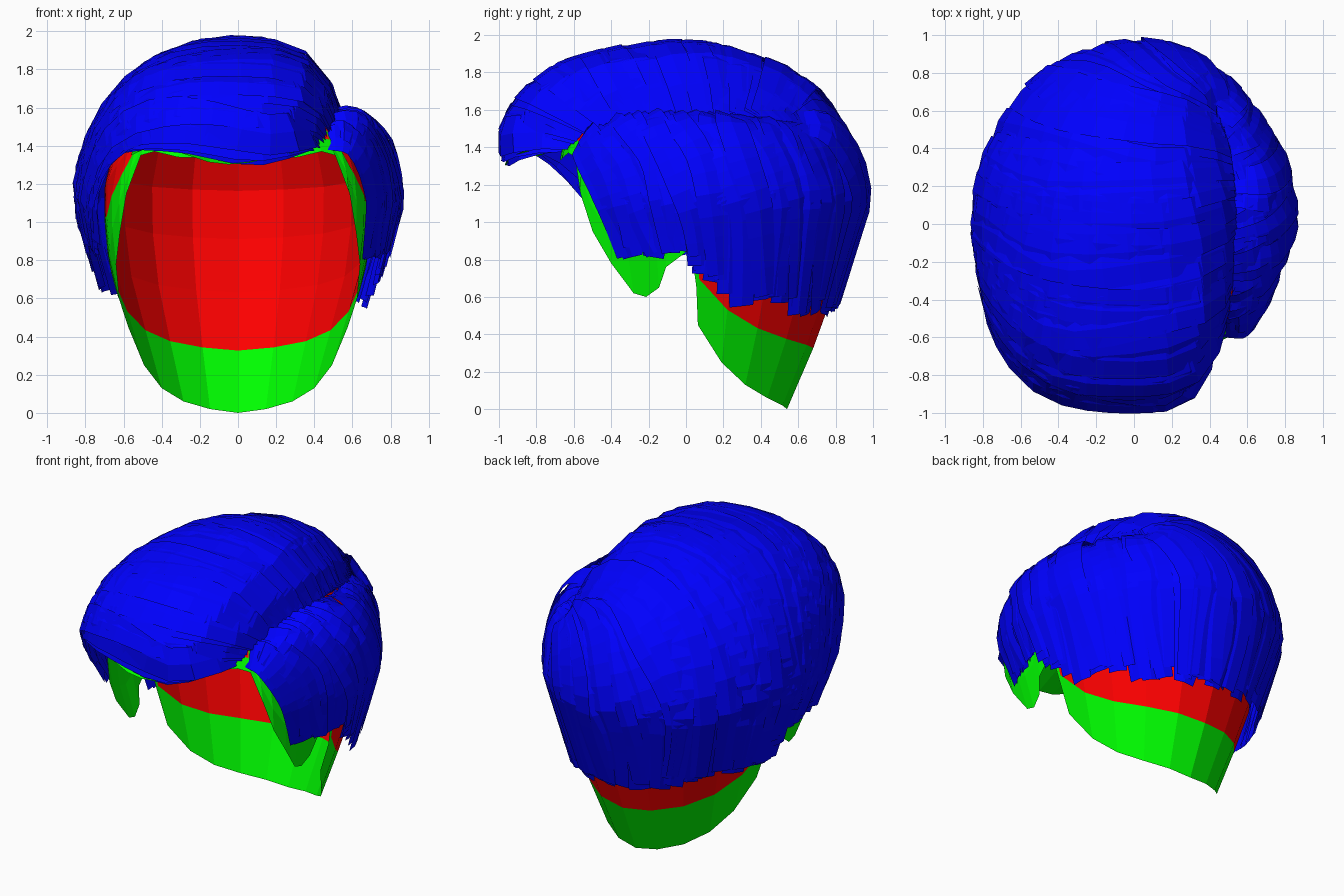
import bpy, bmesh, math, random
from mathutils import Vector

if "Cube" in bpy.data.objects:
    bpy.data.objects.remove(bpy.data.objects["Cube"])

random.seed(4)


def mat(name, c):
    m = bpy.data.materials.new(name)
    m.diffuse_color = (*c, 1)
    m.use_nodes = True
    m.node_tree.nodes["Principled BSDF"].inputs["Base Color"].default_value = m.diffuse_color
    return m


BLUE = mat("hair_blue", (0, 0, 1))
RED = mat("scalp_red", (1, 0, 0))
GREEN = mat("edge_green", (0, 1, 0))


def finish(bm, name, mats):
    me = bpy.data.meshes.new(name)
    bm.to_mesh(me)
    bm.free()
    for m in mats:
        me.materials.append(m)
    ob = bpy.data.objects.new(name, me)
    bpy.context.collection.objects.link(ob)
    return ob


def lerp_table(tab, x):
    for a, b in zip(tab, tab[1:]):
        if x <= b[0]:
            t = (x - a[0]) / (b[0] - a[0])
            return [p + (q - p) * t for p, q in zip(a[1:], b[1:])]
    return list(tab[-1][1:])


# Scalp: rings (z, half width, front depth, back depth) and lower edge by angle from the front
RINGS = [(0, .42, .40, .54), (.2, .5, .45, .63), (.4, .56, .5, .71), (.6, .63, .56, .78),
         (.8, .68, .62, .85), (1.0, .70, .66, .89), (1.2, .70, .68, .91), (1.4, .64, .67, .84),
         (1.57, .53, .55, .7), (1.7, .36, .4, .48), (1.8, .02, .02, .02)]
EDGE = [(0, 1.33), (14, 1.34), (28, 1.37), (38, 1.35), (45, 1.15), (53, .95), (64, .78), (75, .62),
        (81, .6), (86, .65), (88, .76), (90, .84), (92, .84), (94, .65), (95, .45), (107, .25),
        (122, .13), (140, .06), (160, .02), (180, 0)]


def scalp_point(deg, z):
    a, bf, bb = lerp_table(RINGS, z)
    s, c = math.sin(math.radians(deg)), math.cos(math.radians(deg))
    e = .52 if c > 0 else 1
    x = a * math.copysign(abs(s) ** e, s)
    return Vector((x, -bf * c ** e if c > 0 else -bb * c, z))


def make_scalp():
    bm = bmesh.new()
    cols = EDGE + [(360 - p, z) for p, z in EDGE[-2:0:-1]]
    rows = 8
    top = bm.verts.new((0, 0, 1.8))
    grid = [[bm.verts.new(scalp_point(p, 1.8 - (1.8 - ze) * (r / rows) ** 1.5))
             for r in range(1, rows + 1)] for p, ze in cols]
    for i, (p, ze) in enumerate(cols):
        a, b = grid[i], grid[(i + 1) % len(cols)]
        side = min(p, 360 - p)
        bm.faces.new((top, a[0], b[0]))
        for r in range(rows - 1):
            f = bm.faces.new((a[r], a[r + 1], b[r + 1], b[r]))
            f.material_index = int(r == rows - 2 or (r == rows - 3 and 38 <= side < 92))
    finish(bm, "scalp", [RED, GREEN])


# Hair envelope that all locks are laid on; it narrows towards the front
C = Vector((0, 0, 1.1))


def env(p, lift=0):
    d = p - C
    ny = max(0, min(1, -d.y / max(d.length, .001) * 1.3))
    q = 2 + .7 * ny
    c = Vector((-.06 * ny, 0, 0))
    d = d - c
    sx = abs(d.x / (.865 * (1 - .13 * ny))) ** q
    sy = abs(d.y / (1.03 if d.y < 0 else .98)) ** q
    if d.z >= 0:
        n = (sx + sy + abs(d.z / .87) ** q) ** (1 / q)
        return C + c + d * ((1 + lift) / n)
    k = (1 + lift + .32 * d.z) / (sx + sy) ** (1 / q)
    return Vector((d.x * k + c.x, d.y * k, p.z))


def spline(pts, t):
    n = len(pts) - 1
    i = min(int(t * n), n - 1)
    f = t * n - i
    p0, p1, p2, p3 = (pts[max(0, min(n, i + k))] for k in (-1, 0, 1, 2))
    return .5 * (2 * p1 + (p2 - p0) * f + (2 * p0 - 5 * p1 + 4 * p2 - p3) * f * f
                 + (3 * p1 - p0 - 3 * p2 + p3) * f ** 3)


def lock(bm, pts, width, lift, ramp, t1, segs=12):
    rows = []
    tilt = random.uniform(-.015, .015)
    for s in range(segs + 1):
        t = t1 * s / segs
        p = spline(pts, t)
        tan = spline(pts, min(1, t + .02)) - spline(pts, max(0, t - .02))
        side = tan.cross(p - C).normalized()
        w = width * (.75 + .25 * math.sin(math.pi * s / segs))
        k = min(1, t / ramp)
        row = []
        for e in (-1, 0, 1):
            q = p + side * w * e
            out = env(q, lift * (1 - .75 * t) + (.01 if e == 0 else e * tilt))
            row.append(bm.verts.new(q.lerp(out, k)))
        rows.append(row)
    for a, b in zip(rows, rows[1:]):
        for j in (0, 1):
            bm.faces.new((a[j], a[j + 1], b[j + 1], b[j]))


def hair(name, keys, count, width, ramp):
    bm = bmesh.new()
    keys = [[Vector(p) for p in k] for k in keys]
    n = len(keys) - 1
    for i in range(count):
        u = i / (count - 1) * n
        k = min(int(u), n - 1)
        pts = [a.lerp(b, u - k) for a, b in zip(keys[k], keys[k + 1])]
        amt = .045 if 1 < i < count - 1 else 0
        for j in range(1, 5):
            pts[j] = pts[j] + Vector([random.uniform(-amt, amt) for _ in range(3)])
        lock(bm, pts, width * random.uniform(.75, 1.15), random.uniform(-.07, .01),
             ramp, random.uniform(.93, 1))
    return finish(bm, name, [BLUE])


make_scalp()

# Large swept side: key locks from the fringe round to the back
hair("swept_hair", [
    [(.36, -.66, 1.43), (.1, -.93, 1.37), (-.3, -.95, 1.45), (-.62, -.66, 1.4), (-.78, -.34, 1.1)],
    [(.48, -.5, 1.53), (.15, -.85, 1.75), (-.3, -.85, 1.7), (-.68, -.5, 1.4), (-.78, -.28, .85)],
    [(.53, -.25, 1.57), (.18, -.45, 1.93), (-.4, -.5, 1.85), (-.75, -.25, 1.5), (-.82, -.05, .86)],
    [(.53, -.05, 1.58), (.15, -.2, 1.95), (-.4, -.2, 1.85), (-.77, -.05, 1.5), (-.82, .06, .85)],
    [(.53, .1, 1.58), (.12, 0, 1.97), (-.45, 0, 1.8), (-.78, .12, 1.4), (-.76, .16, .6)],
    [(.51, .4, 1.57), (.1, .5, 1.85), (-.35, .55, 1.65), (-.6, .62, 1.2), (-.55, .65, .58)],
    [(.44, .62, 1.52), (.1, .8, 1.6), (-.1, .88, 1.4), (-.2, .95, 1.0), (-.2, .85, .52)],
    [(.44, .66, 1.52), (.4, .85, 1.4), (.35, .9, 1.1), (.3, .88, .8), (.25, .8, .5)],
], 96, .1, .2)

# Short side beyond the parting
hair("parted_side_hair", [
    [(.47, -.56, 1.44), (.58, -.52, 1.4), (.7, -.44, 1.2), (.75, -.39, 1.0), (.72, -.32, .8)],
    [(.52, -.38, 1.55), (.66, -.35, 1.48), (.79, -.25, 1.3), (.85, -.15, 1.05), (.8, -.12, .84)],
    [(.53, -.2, 1.57), (.68, -.16, 1.49), (.82, -.08, 1.3), (.85, 0, 1.05), (.8, .02, .87)],
    [(.53, -.05, 1.58), (.68, 0, 1.49), (.83, .1, 1.3), (.85, .17, 1.0), (.76, .18, .57)],
    [(.53, .3, 1.57), (.66, .32, 1.48), (.75, .42, 1.3), (.75, .5, 1.0), (.62, .52, .55)],
    [(.45, .62, 1.53), (.5, .75, 1.4), (.5, .82, 1.2), (.45, .82, .9), (.38, .78, .52)],
], 46, .085, .4)

# Green lining under the overhanging fringe
bm = bmesh.new()
rows = []
for i in range(10):
    x = -.55 + i * .1
    dip = 1.3 + .1 * math.exp(-((x + .4) / .18) ** 2) + .08 * max(0, x) / .35
    front = env(Vector((x, -.93 + .5 * x * x, dip)), -.05)
    front.z = dip
    rows.append([bm.verts.new(p) for p in
                 ((x, -.66 + .15 * abs(x), 1.42), (x, -.8 + .15 * abs(x), 1.38), front)])
for a, b in zip(rows, rows[1:]):
    for j in (0, 1):
        bm.faces.new((a[j], a[j + 1], b[j + 1], b[j]))
finish(bm, "fringe_lining", [GREEN])
